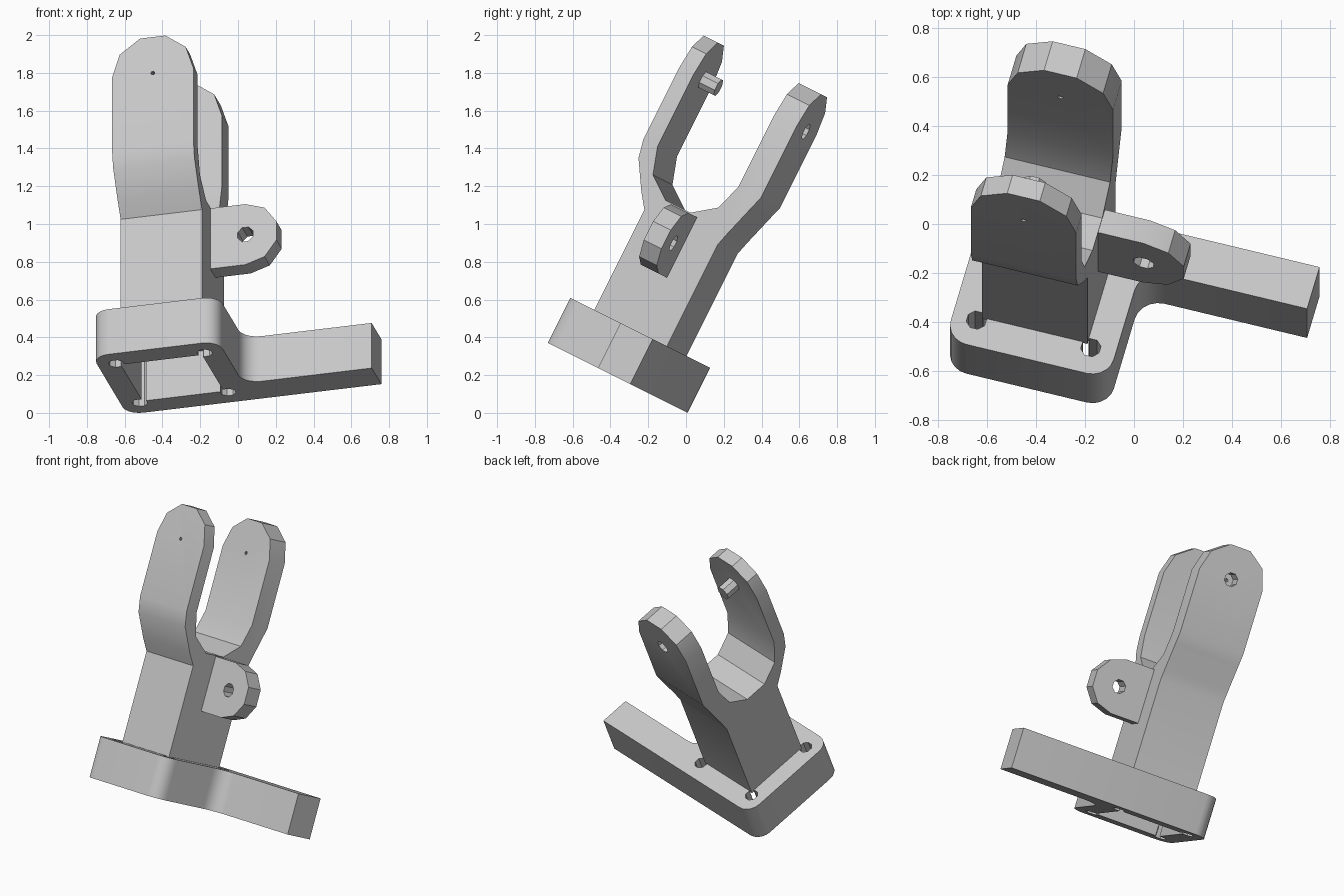
import bpy, bmesh, math
from mathutils import Matrix, Vector

old = bpy.data.objects.get("Cube")
if old:
    bpy.data.objects.remove(old, do_unlink=True)

grey = bpy.data.materials.new("light_grey")
grey.use_nodes = True
grey.diffuse_color = (0.57, 0.57, 0.57, 1)
grey.node_tree.nodes["Principled BSDF"].inputs["Base Color"].default_value = (0.57, 0.57, 0.57, 1)

# Tilted frame: u along the base arm, v towards its back, w up the post
turn, lean = math.radians(15), math.atan(0.5)
frame = (Matrix.Translation((-0.587, 0.027, -0.009))
         @ Matrix.Rotation(-lean, 4, 'X') @ Matrix.Rotation(-turn, 4, 'Z'))


def prism(name, points, axis, low, high):
    """Extrude a flat outline along one local axis (0=u, 1=v, 2=w)."""
    bm = bmesh.new()
    rings = []
    for depth in (low, high):
        ring = []
        for p in points:
            co = list(p)
            co.insert(axis, depth)
            ring.append(bm.verts.new(co))
        rings.append(ring)
        bm.faces.new(ring)
    n = len(points)
    for i in range(n):
        j = (i + 1) % n
        bm.faces.new((rings[0][i], rings[0][j], rings[1][j], rings[1][i]))
    bmesh.ops.recalc_face_normals(bm, faces=bm.faces)
    mesh = bpy.data.meshes.new(name)
    bm.to_mesh(mesh)
    bm.free()
    mesh.materials.append(grey)
    obj = bpy.data.objects.new(name, mesh)
    bpy.context.collection.objects.link(obj)
    return obj


def arc(cx, cy, r, start, end, steps):
    angles = [math.radians(start + (end - start) * i / steps) for i in range(steps + 1)]
    return [(cx + r * math.cos(a), cy + r * math.sin(a)) for a in angles]


def octagon(cx, cy, r):
    return arc(cx, cy, r, 22.5, 337.5, 7)


def rect(x0, x1, y0, y1):
    return [(x0, y0), (x1, y0), (x1, y1), (x0, y1)]


def fillet(corners, steps=5):
    """Round the right-angled corners (x, y, radius) of an outline."""
    out = []
    for i, (x, y, r) in enumerate(corners):
        p = Vector((x, y))
        if r == 0:
            out.append((x, y))
            continue
        a = (Vector(corners[i - 1][:2]) - p).normalized()
        b = (Vector(corners[(i + 1) % len(corners)][:2]) - p).normalized()
        c = p + r * (a + b)
        for k in range(steps + 1):
            t = math.pi / 2 * k / steps
            out.append(tuple(c - r * (b * math.cos(t) + a * math.sin(t))))
    return out


def combine(target, other, operation='DIFFERENCE'):
    other.hide_render = True
    mod = target.modifiers.new("cut", 'BOOLEAN')
    mod.object, mod.operation, mod.solver = other, operation, 'EXACT'
    bpy.context.view_layer.objects.active = target
    bpy.ops.object.modifier_apply(modifier=mod.name)
    bpy.data.objects.remove(other, do_unlink=True)


THICK = 0.267
MID_U, MID_V, HALF = 0.343, -0.357, 0.223
PIVOT_W = 1.612
FRONT, BACK = MID_V - HALF, MID_V + HALF

# Base plate with its side arm, underside pocket and four screw holes
base = prism("base_plate", fillet([
    (0, 0, 0.09), (0, -0.715, 0.09), (0.69, -0.715, 0.09),
    (0.69, -0.197, 0.1), (1.393, -0.197, 0), (1.393, 0, 0)]), 2, 0, THICK)
combine(base, prism("pocket_cutter", rect(
    MID_U - HALF, MID_U + HALF, FRONT, BACK), 2, -0.1, THICK - 0.012))
for su in (-1, 1):
    for sv in (-1, 1):
        combine(base, prism("screw_cutter", octagon(
            MID_U + su * 0.242, MID_V + sv * 0.24, 0.042), 2, -0.1, THICK + 0.1))

# Post and fork: side profile clipped by a round-topped outline
valley = arc(-0.4225, 1.19, 0.2475, 180, 360, 5)
side = ([(FRONT, THICK - 0.01), (FRONT, 0.86), (-0.64, 0.94), (-0.735, 1.09), (-0.757, 1.19),
         (-0.757, 2), (-0.67, 2)] + valley
        + [(-0.175, 2), (-0.038, 2), (-0.038, 1.19), (-0.06, 1.12), (-0.115, 0.94),
           (BACK, 0.87), (BACK, THICK - 0.01)])
fork = prism("forked_post", side, 0, MID_U - HALF, MID_U + HALF)
outline = arc(MID_U, PIVOT_W, HALF + 0.0005, 0, 180, 5)
outline += [(MID_U - HALF - 0.0005, 0.1), (MID_U + HALF + 0.0005, 0.1)]
combine(fork, prism("outline_cutter", outline, 1, -1.2, 0.4), 'INTERSECT')

# Pin holes: a fine bore through both fork arms and a wide recess at the back
for low, high, radius in ((-0.9, -0.69, 0.011), (-0.3, 0.1, 0.011), (-0.12, 0.1, 0.045)):
    combine(fork, prism("pin_cutter", octagon(MID_U, PIVOT_W, radius), 1, low, high))

# Pivot peg inside the front fork arm
peg = prism("pivot_peg", octagon(MID_U, PIVOT_W, 0.05), 1, -0.68, -0.575)

# Side lug with its hole
lug_u, lug_w, lug_r = 0.758, 0.77, 0.179
lug = prism("side_lug", arc(lug_u, lug_w, lug_r, -90, 90, 5)
            + [(0.55, lug_w + lug_r), (0.55, lug_w - lug_r)], 1, MID_V - 0.054, MID_V + 0.054)
combine(lug, prism("lug_cutter", octagon(lug_u, lug_w, 0.045), 1, -0.6, 0))

# Tilt everything into place and shade
for obj in (base, fork, peg, lug):
    obj.data.transform(frame)
    bpy.ops.object.select_all(action='DESELECT')
    obj.select_set(True)
    bpy.context.view_layer.objects.active = obj
    bpy.ops.object.shade_smooth_by_angle(angle=math.radians(30))
